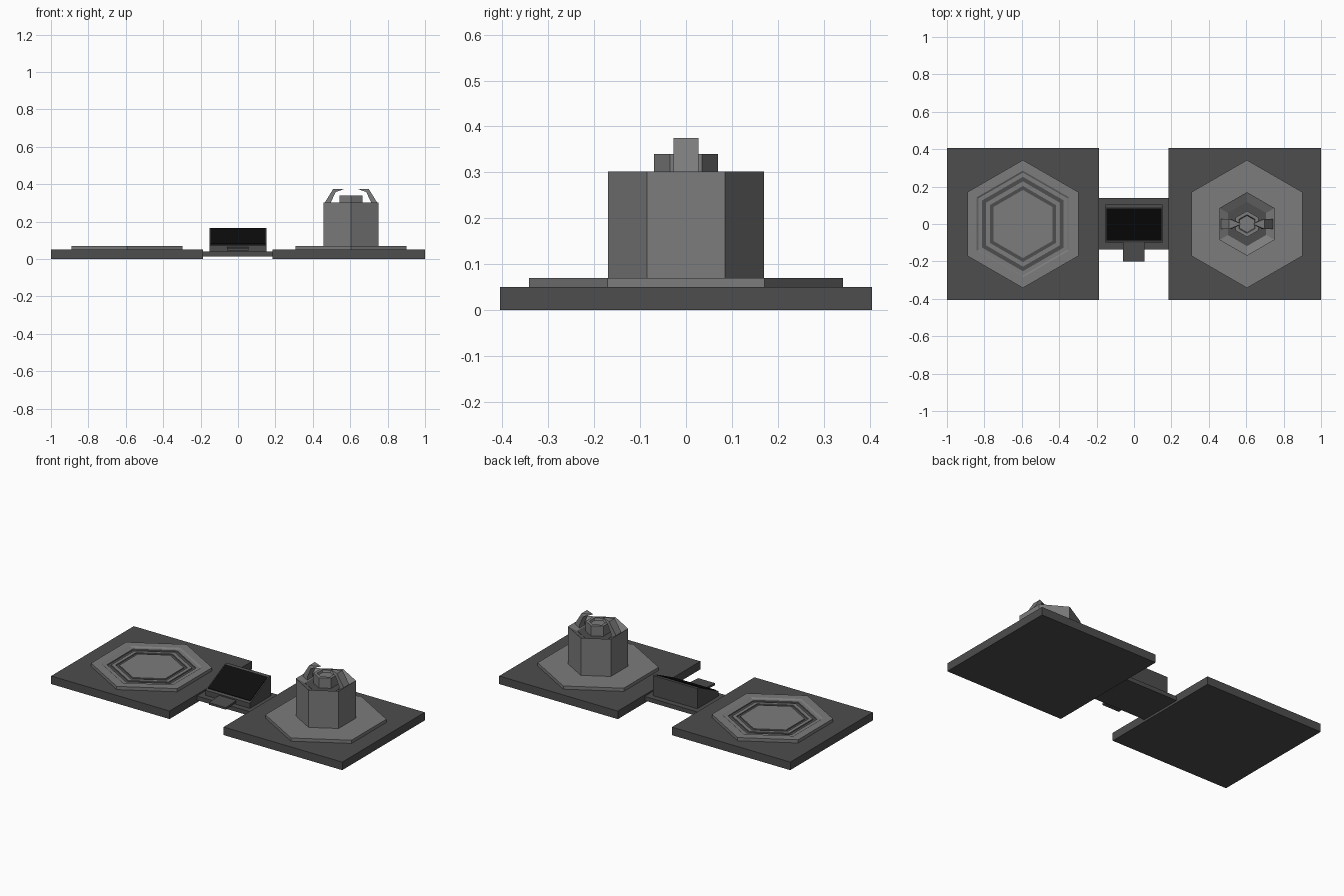
import bpy
import math

if "Cube" in bpy.data.objects:
    bpy.data.objects.remove(bpy.data.objects["Cube"])


def make_mat(name, v):
    m = bpy.data.materials.new(name)
    m.diffuse_color = (v, v, v, 1)
    m.use_nodes = True
    m.node_tree.nodes["Principled BSDF"].inputs["Base Color"].default_value = m.diffuse_color
    return m


DARK = make_mat("dark_metal", 0.075)
GREY = make_mat("grey_metal", 0.2)
BLACK = make_mat("black_glass", 0.004)


def mesh_obj(name, verts, faces, mat, loc=(0, 0, 0)):
    me = bpy.data.meshes.new(name)
    me.from_pydata(verts, [], faces)
    me.materials.append(mat)
    ob = bpy.data.objects.new(name, me)
    ob.location = loc
    bpy.context.collection.objects.link(ob)
    return ob


def box(name, x0, x1, y0, y1, z0, z1, mat):
    return extrude_x(name, [(y0, z0), (y1, z0), (y1, z1), (y0, z1)], x0, x1, mat)


def extrude_x(name, prof, x0, x1, mat):
    """Closed (y, z) profile swept along x."""
    n = len(prof)
    v = [(x, y, z) for x in (x0, x1) for y, z in prof]
    f = [tuple(reversed(range(n))), tuple(range(n, 2 * n))]
    f += [(i, (i + 1) % n, n + (i + 1) % n, n + i) for i in range(n)]
    return mesh_obj(name, v, f, mat)


def hexagon(name, cx, prof, mat, closed=False):
    """Six-sided turning of an (r, z) profile; ends capped unless closed."""
    v = [(r * math.sin(k * math.pi / 3), -r * math.cos(k * math.pi / 3), z)
         for r, z in prof for k in range(6)]
    n = len(prof)
    f = []
    for i in range(n if closed else n - 1):
        j = (i + 1) % n
        f += [(i * 6 + k, i * 6 + (k + 1) % 6, j * 6 + (k + 1) % 6, j * 6 + k)
              for k in range(6)]
    if not closed:
        f += [tuple(reversed(range(6))), tuple(range(n * 6 - 6, n * 6))]
    return mesh_obj(name, v, f, mat, (cx, 0, 0))


LX, RX = -0.594, 0.604

# Square platforms
box("left_platform", -1, -0.187, -0.405, 0.405, 0, 0.05, DARK)
box("right_platform", 0.185, 1, -0.405, 0.405, 0, 0.05, DARK)

# Left pad with two hexagonal grooves
hexagon("left_pad", LX, [
    (0.342, 0.05), (0.342, 0.07), (0.285, 0.07), (0.275, 0.064),
    (0.252, 0.064), (0.252, 0.055), (0.228, 0.055), (0.228, 0.064),
    (0.203, 0.064), (0.203, 0.055), (0.182, 0.055), (0.182, 0.064)], GREY)
for i, (ro, ri) in enumerate([(0.252, 0.228), (0.203, 0.182)]):
    hexagon(f"groove_strip_{i + 1}", LX,
            [(ro, 0.055), (ro, 0.058), (ri, 0.058), (ri, 0.055)], DARK, True)

# Right pad, column with bowl top, and emitter
hexagon("right_pad", RX, [(0.342, 0.05), (0.342, 0.07)], GREY)
hexagon("column", RX, [(0.17, 0.07), (0.17, 0.302), (0.118, 0.275)], GREY)
hexagon("bowl_floor", RX, [(0.118, 0.274), (0.118, 0.277)], DARK)
hexagon("emitter", RX, [(0.07, 0.275), (0.07, 0.34), (0.05, 0.34), (0.045, 0.328)], GREY)

# Pair of claws tapering to a point over the emitter
claw = [(0.14, 0.285), (0.14, 0.302), (0.095, 0.375), (0.035, 0.375),
        (0.082, 0.358), (0.108, 0.302), (0.108, 0.28)]
width = [0.027, 0.027, 0.027, 0.002, 0.027, 0.027, 0.027]
for side, s in (("left", -1), ("right", 1)):
    n = len(claw)
    v = [(s * x, t * w, z) for t in (-1, 1) for (x, z), w in zip(claw, width)]
    f = [(i, (i + 1) % n, n + (i + 1) % n, n + i) for i in range(n)]
    for o in (0, n):
        f += [(o + 2, o + 3, o + 4), (o + 1, o + 2, o + 4, o + 5), (o, o + 1, o + 5, o + 6)]
    f = [tuple(reversed(q)) if (q[0] < n and max(q) < n) else q for q in f]
    mesh_obj(f"{side}_claw", v, f, GREY, (RX, 0, 0))

# Connecting bridge and wedge console
box("bridge", -0.19, 0.187, -0.135, 0.14, 0.014, 0.04, DARK)
extrude_x("console", [(-0.1, 0.04), (0.105, 0.04), (0.105, 0.165), (0.09, 0.165),
                      (-0.1, 0.072)], -0.152, 0.152, DARK)
extrude_x("screen", [(-0.086, 0.075), (0.084, 0.158), (0.083, 0.165),
                     (-0.087, 0.082)], -0.146, 0.146, BLACK)
extrude_x("tray", [(-0.2, 0.045), (-0.09, 0.052), (-0.09, 0.065), (-0.2, 0.058)],
          -0.06, 0.057, DARK)

# Make all normals consistent
import bmesh
for ob in bpy.context.collection.objects:
    bm = bmesh.new()
    bm.from_mesh(ob.data)
    bmesh.ops.recalc_face_normals(bm, faces=bm.faces)
    bm.to_mesh(ob.data)
    bm.free()
